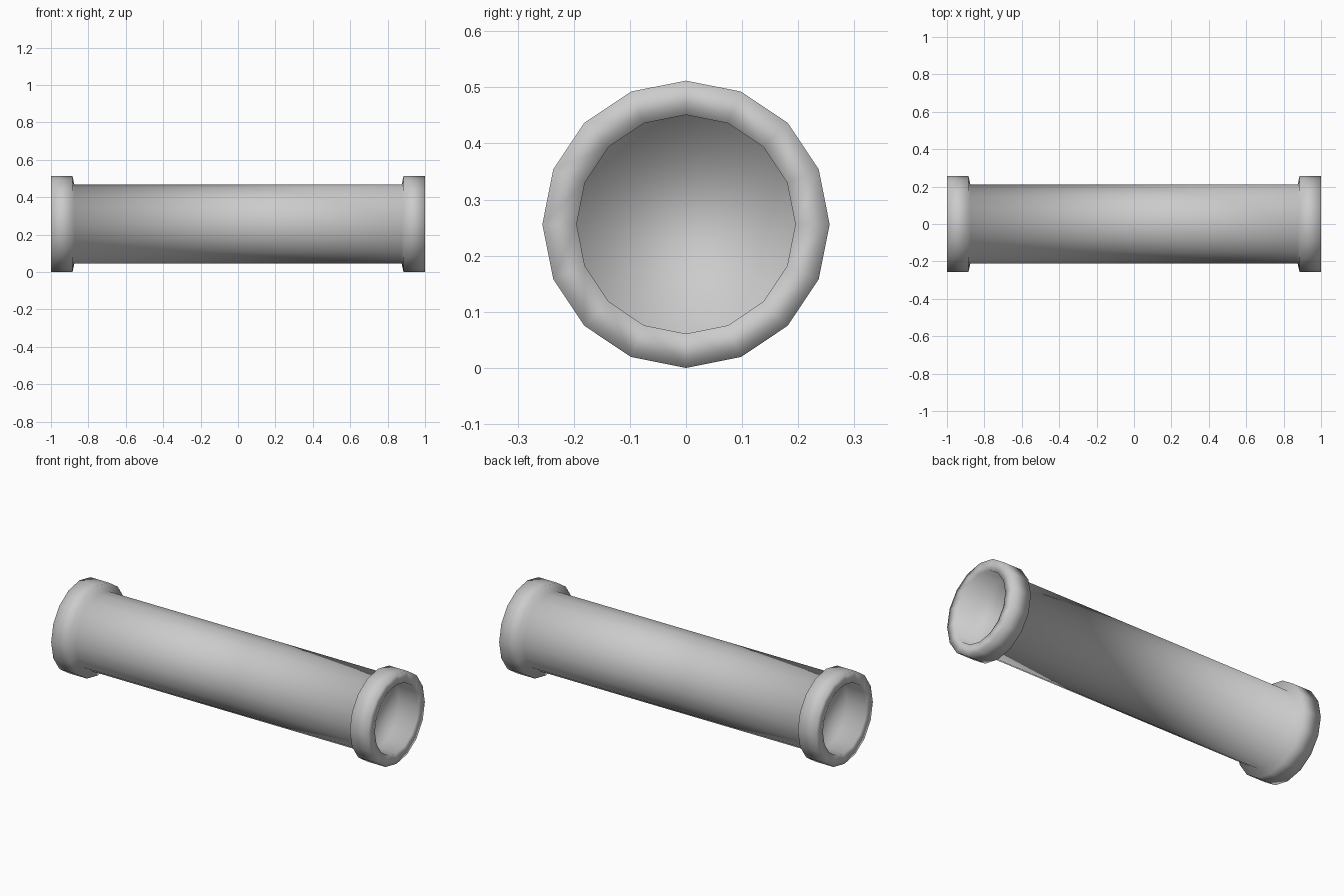
import bpy, bmesh, math

if "Cube" in bpy.data.objects:
    bpy.data.objects.remove(bpy.data.objects["Cube"])

SIDES = 16
AXIS_Z = 0.256

# Half profile (x, radius): pipe body, collar, rim, recessed mouth
half = [(0.875, 0.212), (0.885, 0.256), (1.0, 0.256), (1.0, 0.195), (0.88, 0.195)]
profile = [(-x, r) for x, r in reversed(half)] + half

bm = bmesh.new()
rings = []
for x, r in profile:
    ring = []
    for i in range(SIDES):
        a = 2 * math.pi * i / SIDES
        ring.append(bm.verts.new((x, r * math.sin(a), AXIS_Z + r * math.cos(a))))
    rings.append(ring)

# Skin between rings
for a, b in zip(rings, rings[1:]):
    for i in range(SIDES):
        j = (i + 1) % SIDES
        bm.faces.new((a[i], a[j], b[j], b[i]))

# Plugs closing the mouths
bm.faces.new(rings[0])
bm.faces.new(rings[-1])
bmesh.ops.recalc_face_normals(bm, faces=bm.faces)
for f in bm.faces:
    f.smooth = True

mesh = bpy.data.meshes.new("pipe")
bm.to_mesh(mesh)
bm.free()
pipe = bpy.data.objects.new("pipe", mesh)
bpy.context.collection.objects.link(pipe)
